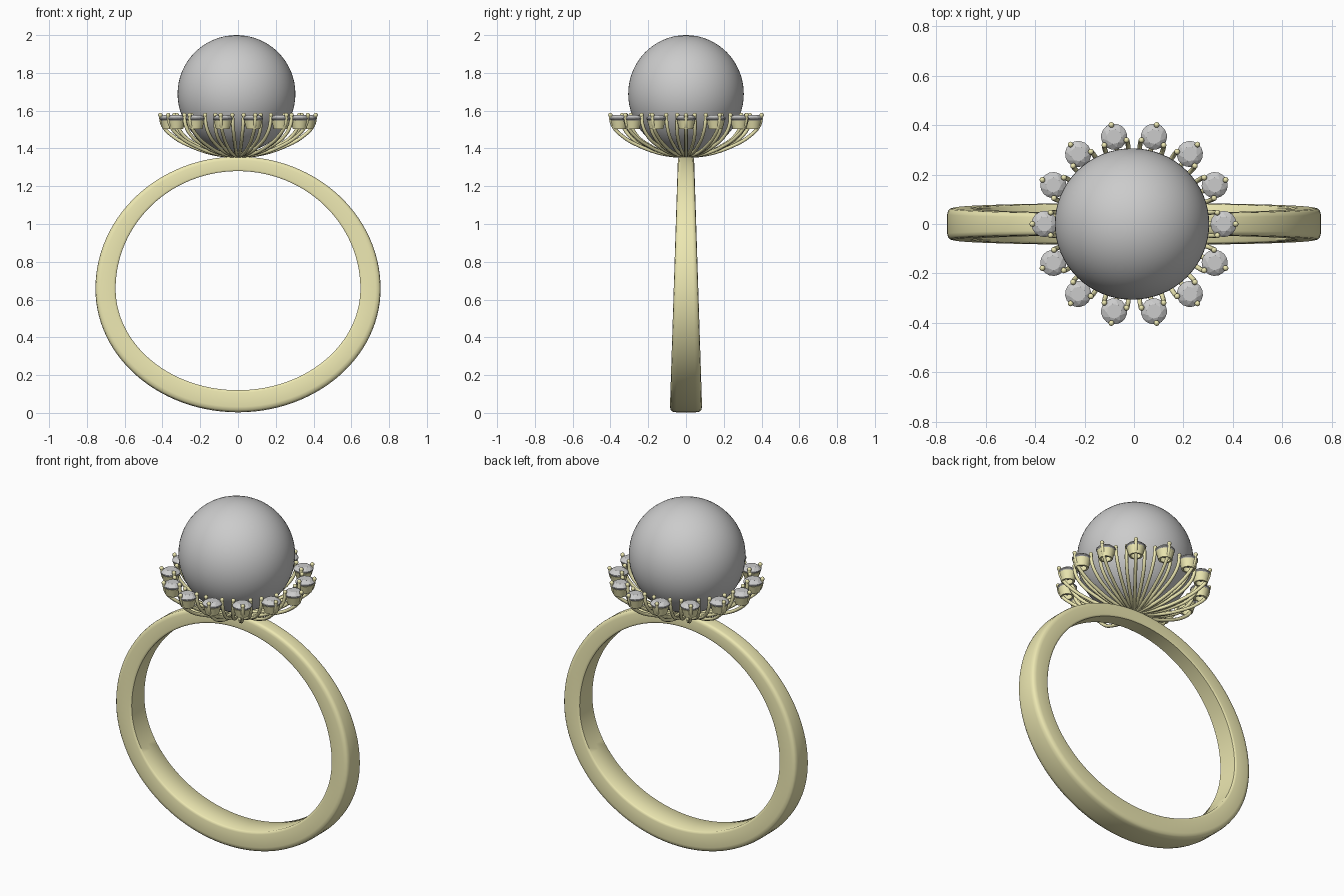
import bpy, bmesh
from math import sin, cos, pi, radians
from mathutils import Vector, Matrix

if "Cube" in bpy.data.objects:
    bpy.data.objects.remove(bpy.data.objects["Cube"])

N = 14                 # accent stones around the pearl
HALO_R = 0.362         # radius of the stone circle
GIRDLE_Z = 1.558

gold = bpy.data.materials.new("gold")
gold.diffuse_color = (0.84, 0.80, 0.44, 1)
gold.use_nodes = True
gold.node_tree.nodes["Principled BSDF"].inputs["Base Color"].default_value = gold.diffuse_color


def finish(bm, name, mat=None, smooth=None):
    bmesh.ops.recalc_face_normals(bm, faces=bm.faces)
    me = bpy.data.meshes.new(name)
    bm.to_mesh(me)
    bm.free()
    ob = bpy.data.objects.new(name, me)
    bpy.context.collection.objects.link(ob)
    if mat:
        me.materials.append(mat)
    if smooth:
        bpy.ops.object.select_all(action='DESELECT')
        bpy.context.view_layer.objects.active = ob
        ob.select_set(True)
        bpy.ops.object.shade_smooth_by_angle(angle=radians(smooth))
    return ob


def bridge(bm, rings, closed=False):
    """Skin a list of equal-length vertex loops with quads."""
    pairs = list(zip(rings, rings[1:]))
    if closed:
        pairs.append((rings[-1], rings[0]))
    for a, b in pairs:
        n = len(a)
        for i in range(n):
            bm.faces.new((a[i], a[(i + 1) % n], b[(i + 1) % n], b[i]))


def circle(bm, r, z, n, cx=0, turn=0):
    return [bm.verts.new((cx + r * cos(turn + 2 * pi * i / n),
                          r * sin(turn + 2 * pi * i / n), z)) for i in range(n)]


# tapered band: section swept between inner and outer outlines
half = [(0, 0), (0, 0.9), (0.04, 0.97), (0.12, 1), (0.75, 1),
        (0.9, 0.95), (0.97, 0.83), (1, 0.6), (1, 0)]
section = half + [(u, -v) for u, v in half[-2:0:-1]]
bm = bmesh.new()
rings = []
for i in range(112):
    a = 2 * pi * i / 112
    up = sin(a) > 0
    outer = Vector((0.755 * cos(a), 0, 0.657 + (0.70 if up else 0.654) * sin(a)))
    inner = Vector((0.648 * cos(a), 0, 0.657 + (0.623 if up else 0.537) * sin(a)))
    ring = []
    for u, v in section:
        p = inner.lerp(outer, u)
        w = 0.086 - 0.032 * p.z
        ring.append(bm.verts.new((p.x, v * w, p.z)))
    rings.append(ring)
bridge(bm, rings, closed=True)
finish(bm, "band", gold, 40)

# pearl
bm = bmesh.new()
bmesh.ops.create_uvsphere(bm, u_segments=64, v_segments=32, radius=1,
                          matrix=Matrix.Translation((-0.008, 0, 1.689)) @ Matrix.Diagonal((0.312, 0.306, 0.311, 1)))
finish(bm, "pearl", None, 60)

# small seat where the wires meet under the pearl
bm = bmesh.new()
bmesh.ops.create_uvsphere(bm, u_segments=24, v_segments=12, radius=1,
                          matrix=Matrix.Translation((0, 0, 1.365)) @ Matrix.Diagonal((0.055, 0.045, 0.018, 1)))
finish(bm, "pearl_seat", gold, 60)

# prong paths in local (radial, tangential, z); one outer, two at the sides
outer_path = [(0.02, 0, 1.358), (0.13, 0, 1.372), (0.25, 0, 1.412),
              (0.345, 0, 1.465), (0.398, 0, 1.522), (0.411, 0, 1.577)]
side_path = [(0.02, 0.004, 1.362), (0.12, 0.018, 1.377), (0.22, 0.034, 1.416),
             (0.295, 0.045, 1.466), (0.332, 0.048, 1.525), (0.337, 0.046, 1.577)]
paths = [outer_path, side_path, [(r, -t, z) for r, t, z in side_path]]

curve = bpy.data.curves.new("prong_wires", 'CURVE')
curve.dimensions = '3D'
curve.bevel_depth = 0.0095
curve.bevel_resolution = 2
curve.resolution_u = 5
curve.use_fill_caps = True
tips, gems, cups = bmesh.new(), bmesh.new(), bmesh.new()

for k in range(N):
    rot = Matrix.Rotation(2 * pi * k / N, 4, 'Z')
    # wires with rounded tips
    for path in paths:
        sp = curve.splines.new('BEZIER')
        sp.bezier_points.add(len(path) - 1)
        for bp, p in zip(sp.bezier_points, path):
            bp.co = rot @ Vector(p)
            bp.handle_left_type = bp.handle_right_type = 'AUTO'
        bmesh.ops.create_uvsphere(tips, u_segments=12, v_segments=8, radius=0.0115,
                                  matrix=Matrix.Translation(rot @ Vector(path[-1])))

    # brilliant-cut stone: table, crown, girdle, pavilion
    table = circle(gems, 0.030, GIRDLE_Z + 0.020, 8, HALO_R, pi / 8)
    mid = circle(gems, 0.043, GIRDLE_Z + 0.013, 8, HALO_R)
    g1 = circle(gems, 0.053, GIRDLE_Z + 0.003, 16, HALO_R)
    g2 = circle(gems, 0.053, GIRDLE_Z - 0.003, 16, HALO_R)
    culet = gems.verts.new((HALO_R, 0, GIRDLE_Z - 0.048))
    gems.faces.new(table)
    for i in range(8):
        j = (i + 1) % 8
        a, b, c = g1[2 * i], g1[2 * i + 1], g1[(2 * i + 2) % 16]
        gems.faces.new((table[i - 1], mid[i], table[i]))
        gems.faces.new((table[i], mid[i], b, mid[j]))
        gems.faces.new((mid[i], a, b))
        gems.faces.new((mid[j], b, c))
    bridge(gems, [g1, g2])
    for i in range(16):
        gems.faces.new((g2[i], g2[(i + 1) % 16], culet))
    stone = table + mid + g1 + g2 + [culet]
    bmesh.ops.transform(gems, matrix=rot, verts=stone)

    # tapered collar under each stone
    profile = [(0.036, 1.502), (0.049, 1.549), (0.041, 1.549), (0.026, 1.502)]
    loops = [circle(cups, r, z, 20, HALO_R) for r, z in profile]
    bridge(cups, loops, closed=True)
    bmesh.ops.transform(cups, matrix=rot, verts=sum(loops, []))

wires = bpy.data.objects.new("prong_wires", curve)
bpy.context.collection.objects.link(wires)
curve.materials.append(gold)
bpy.ops.object.select_all(action='DESELECT')
bpy.context.view_layer.objects.active = wires
wires.select_set(True)
bpy.ops.object.convert(target='MESH')
bpy.ops.object.shade_smooth_by_angle(angle=radians(60))

finish(tips, "prong_tips", gold, 60)
finish(gems, "accent_stones")
finish(cups, "stone_collars", gold, 40)
